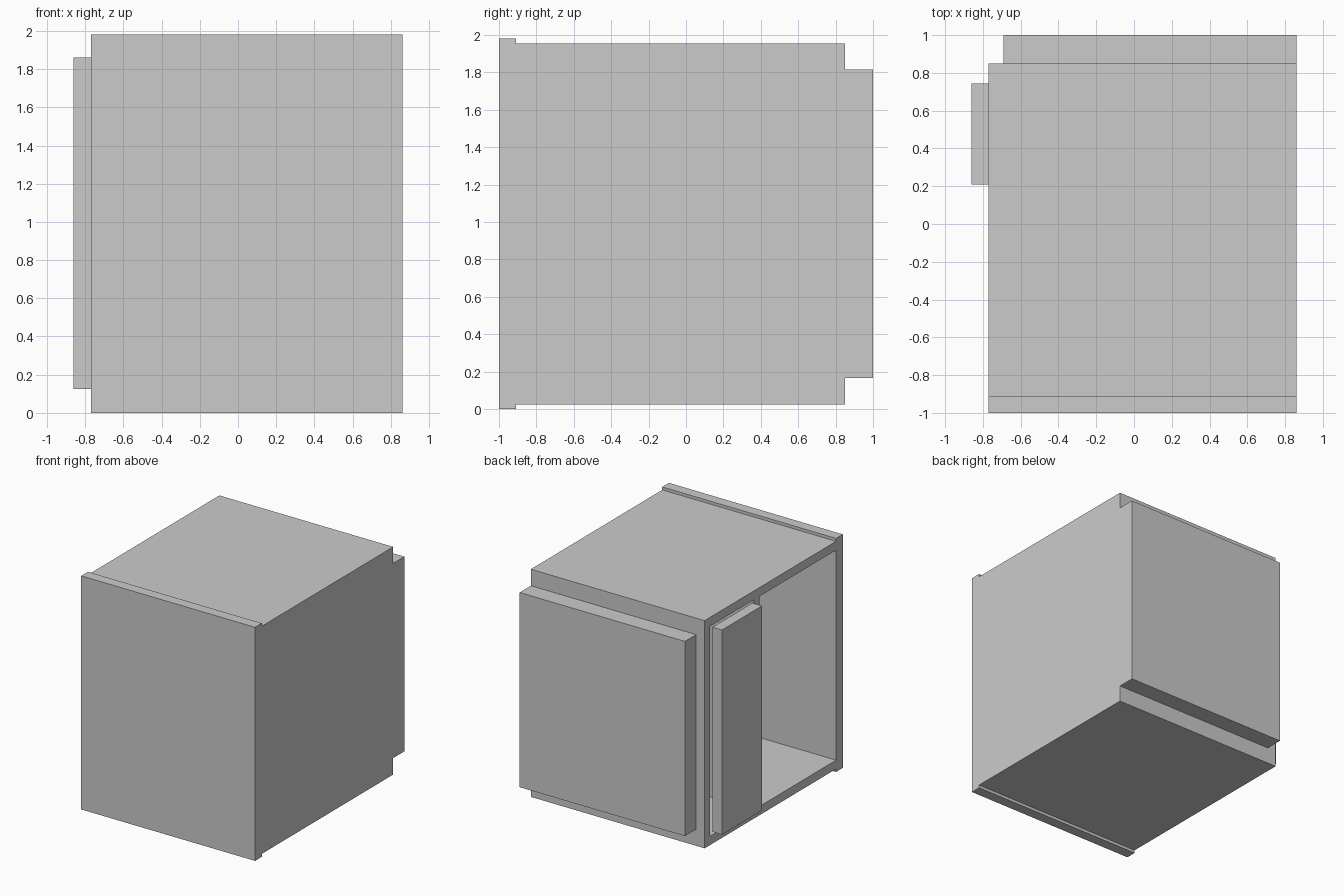
import bpy

if "Cube" in bpy.data.objects:
    bpy.data.objects.remove(bpy.data.objects["Cube"])


def board(name, x, y, z):
    """Flat box spanning the given (min, max) ranges."""
    spans = (x, y, z)
    bpy.ops.mesh.primitive_cube_add(size=1, location=[(a + b) / 2 for a, b in spans])
    ob = bpy.context.object
    ob.name = name
    ob.scale = [b - a for a, b in spans]
    bpy.ops.object.transform_apply(location=False, rotation=False, scale=True)
    return ob


L, R = -0.77, 0.86            # carcass sides
F, B = -0.91, 0.85            # carcass front and back
LOW, HIGH = 0.025, 1.955      # carcass bottom and top
T = 0.075                     # board thickness
inner_z = (LOW + T, HIGH - T)

# Carcass, open on the left side
board("bottom_board", (L, R), (F, B), (LOW, LOW + T))
board("top_board", (L, R), (F, B), (HIGH - T, HIGH))
board("right_wall", (R - T, R), (F, B), inner_z)
board("back_wall", (L, R - T), (B - T, B), inner_z)
board("partition", (L, R - T), (0.115, 0.19), inner_z)

# Oversized front slab
board("front_slab", (L, R), (-1.0, F), (0.0, 1.98))

# Raised slab on the back and narrow panel in front of the small bay
board("back_slab", (-0.69, R), (B, 1.0), (0.165, 1.815))
board("side_panel", (-0.86, L), (0.21, 0.745), (0.125, 1.86))
